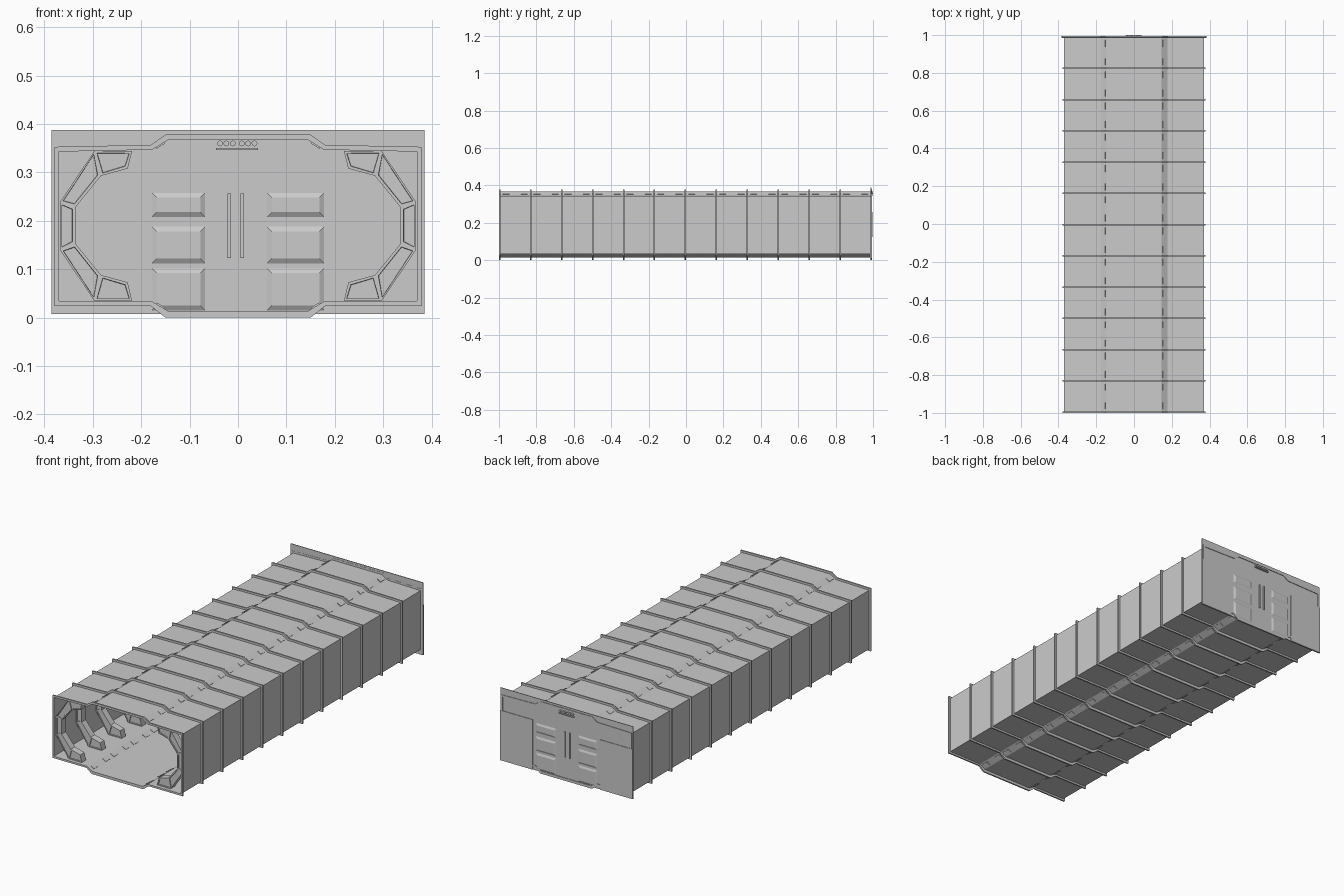
import bpy, bmesh
from math import radians
from mathutils import Matrix, Vector

if "Cube" in bpy.data.objects:
    bpy.data.objects.remove(bpy.data.objects["Cube"])

N, Y0, STEP = 12, -0.996, 0.1655
Y_END = Y0 + N * STEP


def finish(bm, name):
    bmesh.ops.recalc_face_normals(bm, faces=bm.faces[:])
    me = bpy.data.meshes.new(name)
    bm.to_mesh(me)
    bm.free()
    ob = bpy.data.objects.new(name, me)
    bpy.context.collection.objects.link(ob)
    return ob


def closed(half):
    """Mirror a right-hand half profile into a closed loop."""
    return half + [(-x, z) for x, z in reversed(half)]


def add_box(bm, c, size, rot=0.0):
    m = (Matrix.Translation(c) @ Matrix.Rotation(rot, 4, 'Y')
         @ Matrix.Diagonal((*size, 1)))
    bmesh.ops.create_cube(bm, size=1, matrix=m)


def box(name, x0, x1, y0, y1, z0, z1):
    bm = bmesh.new()
    add_box(bm, ((x0 + x1) / 2, (y0 + y1) / 2, (z0 + z1) / 2),
            (x1 - x0, y1 - y0, z1 - z0))
    return finish(bm, name)


inner = closed([(0.145, 0.367), (0.177, 0.347), (0.37, 0.343),
                (0.37, 0.034), (0.177, 0.033), (0.145, 0.014)])
outer = closed([(0.15, 0.378), (0.18, 0.357), (0.379, 0.353),
                (0.379, 0.024), (0.18, 0.024), (0.15, 0.0)])

# Tunnel skin, one strip of panels per bay
bm = bmesh.new()
rows = [[bm.verts.new((x, Y0 + i * STEP, z)) for x, z in inner] for i in range(N + 1)]
for a, b in zip(rows, rows[1:]):
    for k in range(len(a)):
        j = (k + 1) % len(a)
        bm.faces.new((a[k], a[j], b[j], b[k]))
finish(bm, "tunnel_skin")

# Outer flange rib at every bay joint
for i in range(N + 1):
    y = Y0 + i * STEP
    bm = bmesh.new()
    loops = [[bm.verts.new((x, y + d, z)) for x, z in p]
             for p, d in ((inner, -.004), (outer, -.004), (outer, .004), (inner, .004))]
    for a, b in zip(loops, loops[1:] + loops[:1]):
        for k in range(len(a)):
            j = (k + 1) % len(a)
            bm.faces.new((a[k], a[j], b[j], b[k]))
    finish(bm, f"rib_{i}")

# Clip plates on the sloped strips of roof and floor, two per bay
bm = bmesh.new()
for i in range(N):
    for t in (0.034, STEP - 0.034):
        for s in (-1, 1):
            for z, tilt in ((0.357, 1), (0.0235, -1)):
                add_box(bm, (s * 0.161, Y0 + i * STEP + t, z),
                        (0.021, 0.036, 0.006), s * tilt * radians(32))
finish(bm, "slope_clips")

# Curved side braces with recessed lamp panels
arc_in = [(0.228, 0.308), (0.283, 0.293), (0.336, 0.228)]
arc_out = [(0.219, 0.344), (0.297, 0.344), (0.368, 0.239)]
arc_in += [(x, 0.381 - z) for x, z in reversed(arc_in)]
arc_out += [(x, 0.379 - z) for x, z in reversed(arc_out)]


def brace(name, y, s):
    bm = bmesh.new()
    grid = [[bm.verts.new((s * x, yy, z)) for x, z in p]
            for p, yy in ((arc_in, y), (arc_out, y), (arc_out, y + .035), (arc_in, y + .035))]
    lamps = []
    for r in range(4):
        a, b = grid[r], grid[(r + 1) % 4]
        for k in range(5):
            f = bm.faces.new((a[k], a[k + 1], b[k + 1], b[k]))
            if r in (0, 2):
                lamps.append(f)
    for k in (0, 5):
        bm.faces.new([g[k] for g in grid])
    bmesh.ops.recalc_face_normals(bm, faces=bm.faces[:])
    bmesh.ops.inset_individual(bm, faces=lamps, thickness=0.007, depth=0)
    bmesh.ops.inset_individual(bm, faces=lamps, thickness=0.001, depth=-0.004)
    finish(bm, name)


for i in range(N):
    for s, side in ((-1, "left"), (1, "right")):
        brace(f"brace_{side}_{i}", Y0 + i * STEP + 0.012, s)

# End wall and its lower side plates
box("end_wall", -0.385, 0.385, Y_END - 0.003, Y_END + 0.001, 0.008, 0.388)
for s in (-1, 1):
    a, b = sorted((s * 0.195, s * 0.385))
    box("end_side_plate", a, b, Y_END - 0.005, Y_END + 0.004, 0.008, 0.27)

# Door leaves with bevelled panels on both faces
bm = bmesh.new()
for x0, x1 in ((-0.178, -0.068), (0.06, 0.178)):
    for z0, z1 in ((0.208, 0.258), (0.112, 0.188), (0.015, 0.102)):
        for y, d in ((Y_END - 0.003, -0.006), (Y_END + 0.001, 0.004)):
            base = [(x0, z0), (x1, z0), (x1, z1), (x0, z1)]
            e = 0.010
            top = [(x0 + e, z0 + e), (x1 - e, z0 + e), (x1 - e, z1 - e), (x0 + e, z1 - e)]
            lo = [bm.verts.new((x, y, z)) for x, z in base]
            hi = [bm.verts.new((x, y + d, z)) for x, z in top]
            bm.faces.new(hi)
            for k in range(4):
                j = (k + 1) % 4
                bm.faces.new((lo[k], lo[j], hi[j], hi[k]))
finish(bm, "door_panels")
box("door_seam_strip", -0.006, -0.003, Y_END - 0.004, Y_END + 0.002, 0.014, 0.345)

# Door handles
for x in (-0.018, 0.009):
    box("door_handle", x - 0.0035, x + 0.0035, Y_END - 0.011, Y_END + 0.006, 0.123, 0.257)

# Row of round indicator lamps over a thin bar
bm = bmesh.new()
for x in (-0.037, -0.024, -0.011, 0.008, 0.021, 0.034):
    m = Matrix.Translation((x, Y_END, 0.36)) @ Matrix.Rotation(radians(90), 4, 'X')
    bmesh.ops.create_cone(bm, cap_ends=True, segments=12, radius1=0.006,
                          radius2=0.006, depth=0.019, matrix=m)
finish(bm, "indicator_lamps")
box("indicator_bar", -0.045, 0.041, Y_END - 0.009, Y_END + 0.009, 0.346, 0.351)
